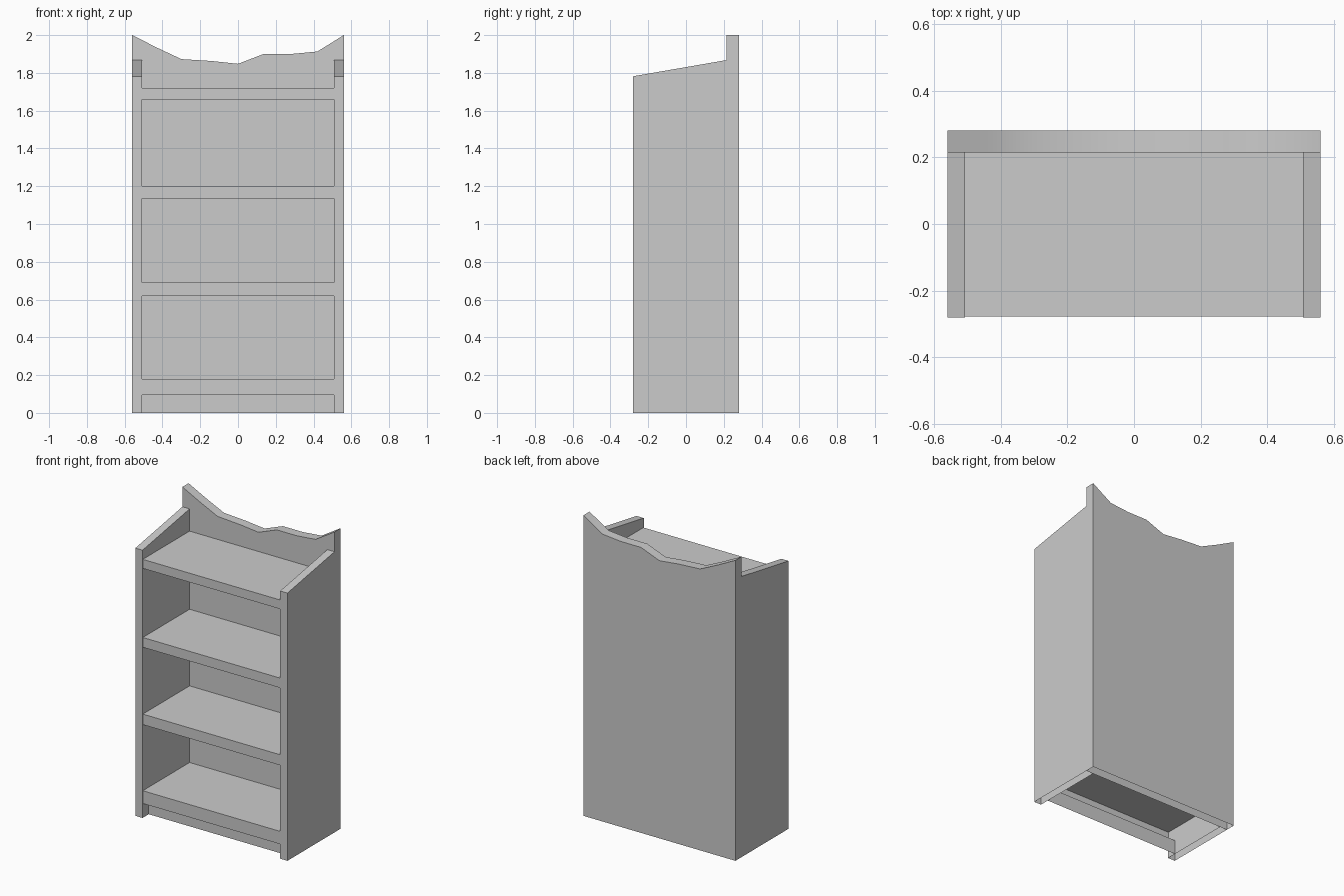
import bpy, bmesh, math
from mathutils import Vector

if "Cube" in bpy.data.objects:
    bpy.data.objects.remove(bpy.data.objects["Cube"])

HALF_W, INNER = 0.56, 0.507      # outer and inner half width
FRONT, BACK_IN, BACK = -0.28, 0.215, 0.28
LIP = -0.277                     # front edge of the shelves


def prism(name, profile, axis, lo, hi, drop=None, smooth=False):
    """Extrude a profile along x (points are y,z) or y (points are x,z).
    Faces for which drop(normal, centre) is true are left open."""
    def place(p, t):
        return Vector((t, *p)) if axis == 'x' else Vector((p[0], t, p[1]))
    bm = bmesh.new()
    a = [bm.verts.new(place(p, lo)) for p in profile]
    b = [bm.verts.new(place(p, hi)) for p in profile]
    bm.faces.new(a)
    bm.faces.new(b[::-1])
    n = len(profile)
    for i in range(n):
        j = (i + 1) % n
        bm.faces.new((a[i], b[i], b[j], a[j]))
    bmesh.ops.recalc_face_normals(bm, faces=bm.faces[:])
    if drop:
        bm.normal_update()
        gone = [f for f in bm.faces if drop(f.normal, f.calc_center_median())]
        bmesh.ops.delete(bm, geom=gone, context='FACES')
    mesh = bpy.data.meshes.new(name)
    bm.to_mesh(mesh)
    bm.free()
    if smooth:
        for poly in mesh.polygons:
            poly.use_smooth = True
        mesh.set_sharp_from_angle(angle=math.radians(30))
    ob = bpy.data.objects.new(name, mesh)
    bpy.context.collection.objects.link(ob)
    return ob


def underside(n, c):
    return n.z < -0.9 and c.z < 0.01


# Back panel with an uneven top edge, open underneath
prism("back_panel",
      [(-HALF_W, 0), (HALF_W, 0), (HALF_W, 2.0), (0.42, 1.913), (0.28, 1.90),
       (0.135, 1.90), (0, 1.848), (-0.14, 1.863), (-0.30, 1.873),
       (-0.43, 1.934), (-HALF_W, 2.0)],
      'y', BACK_IN, BACK, underside, smooth=True)

# Side panels with sloping tops, open underneath
side = [(FRONT, 0), (BACK_IN, 0), (BACK_IN, 1.868), (FRONT, 1.782)]
for name, lo, hi in (("left_side", -HALF_W, -INNER), ("right_side", INNER, HALF_W)):
    prism(name, side, 'x', lo, hi, underside)

# Upper shelves
for i, (z0, z1) in enumerate(((0.62, 0.69), (1.135, 1.20), (1.66, 1.72))):
    prism(f"shelf_{i + 1}", [(LIP, z0), (BACK_IN, z0), (BACK_IN, z1), (LIP, z1)],
          'x', -INNER, INNER)

# Bottom shelf with front rail and recessed toe board, hollow from below
prism("base_shelf",
      [(BACK_IN, 0), (BACK_IN, 0.18), (LIP, 0.18), (LIP, 0.095),
       (-0.215, 0.095), (-0.215, 0)],
      'x', -INNER, INNER,
      lambda n, c: underside(n, c) or abs(n.x) > 0.9 or n.y > 0.9)
